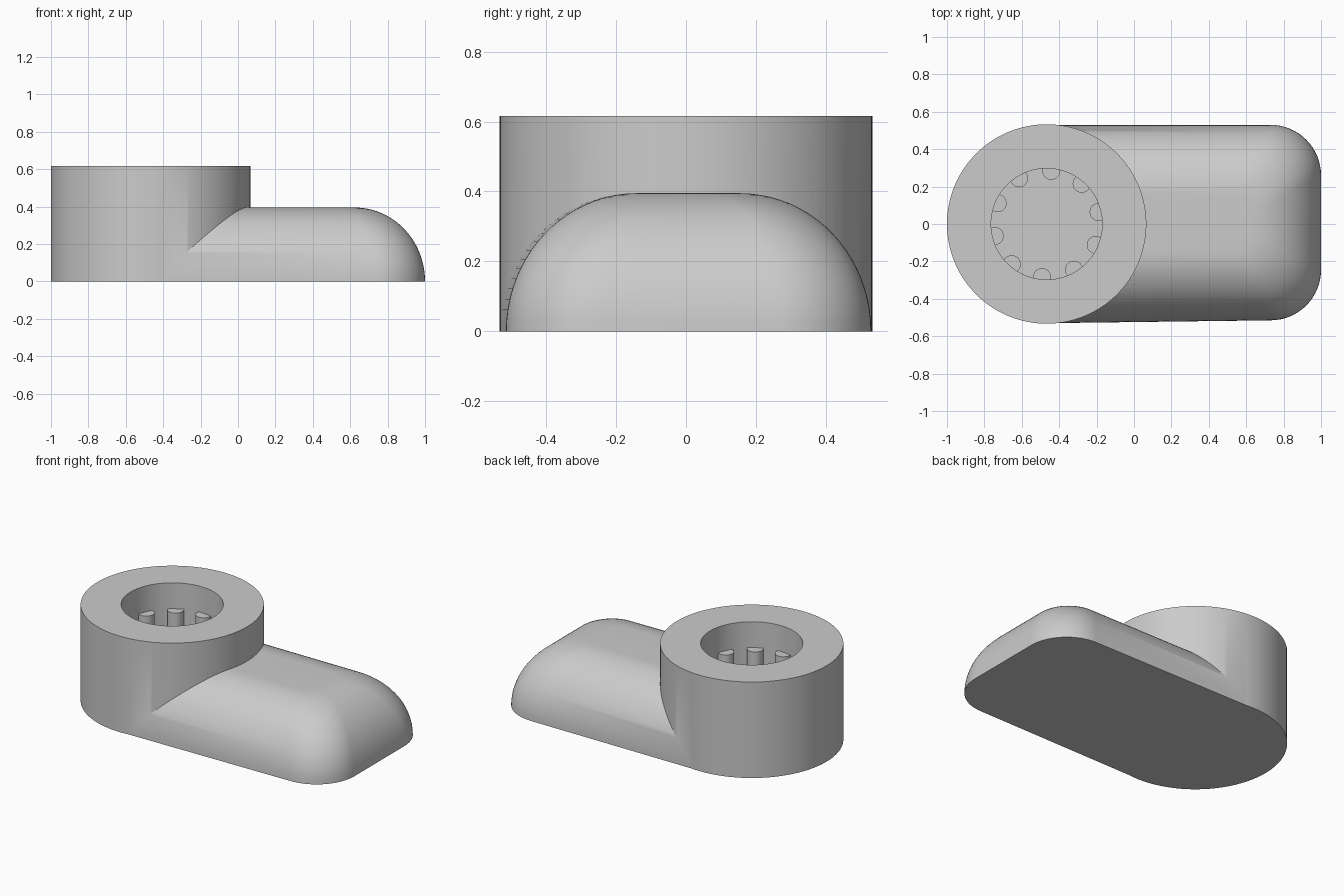
import bpy, bmesh
from math import sin, cos, pi, radians, sqrt
from mathutils import Vector

if "Cube" in bpy.data.objects:
    bpy.data.objects.remove(bpy.data.objects["Cube"], do_unlink=True)

grey = bpy.data.materials.new("light grey")
grey.use_nodes = True
colour = (0.6, 0.6, 0.6, 1)
grey.diffuse_color = colour
grey.node_tree.nodes["Principled BSDF"].inputs["Base Color"].default_value = colour

HUB_X, HUB_R, HUB_H = -0.467, 0.533, 0.616
HOLE_R, FLOOR, RIB_TOP = 0.297, 0.12, 0.45
BODY_H, ROUND = 0.395, 0.375


def finish(name, bm):
    bmesh.ops.recalc_face_normals(bm, faces=bm.faces)
    mesh = bpy.data.meshes.new(name)
    bm.to_mesh(mesh)
    bm.free()
    mesh.materials.append(grey)
    obj = bpy.data.objects.new(name, mesh)
    bpy.context.collection.objects.link(obj)
    return obj


def cylinder(name, x, y, radius, z0, z1, sides):
    bm = bmesh.new()
    bmesh.ops.create_cone(bm, cap_ends=True, segments=sides, radius1=radius,
                          radius2=radius, depth=z1 - z0)
    bmesh.ops.translate(bm, verts=bm.verts, vec=(x, y, (z0 + z1) / 2))
    return finish(name, bm)


def boolean(target, tool, operation):
    mod = target.modifiers.new(operation.lower(), 'BOOLEAN')
    mod.operation, mod.solver, mod.object = operation, 'EXACT', tool
    bpy.context.view_layer.objects.active = target
    bpy.ops.object.modifier_apply(modifier=mod.name)
    bpy.data.objects.remove(tool, do_unlink=True)


def smooth(obj):
    bpy.ops.object.select_all(action='DESELECT')
    obj.select_set(True)
    bpy.context.view_layer.objects.active = obj
    bpy.ops.object.shade_smooth_by_angle(angle=radians(30))


def body_outline(inset):
    """Plan of the arm: square at the hub, two rounded corners at the tip."""
    r = 0.27 - 0.45 * inset
    tip, front, back = 1 - inset, -0.515 + inset, 0.53 - inset
    points = [(HUB_X + 0.02, -0.53 + inset)]
    for cy, start in ((front + r, -pi / 2), (back - r, 0)):
        for i in range(17):
            a = start + i * pi / 32
            points.append((tip - r + r * cos(a), cy + r * sin(a)))
    return points + [(HUB_X + 0.02, back)]


# Arm: stacked outlines that draw in along a quarter round
bm = bmesh.new()
rings = []
for step in range(21):
    a = step / 20 * pi / 2
    rings.append([bm.verts.new((x, y, BODY_H * sin(a)))
                  for x, y in body_outline(ROUND * (1 - cos(a)))])
for low, high in zip(rings, rings[1:]):
    for i in range(len(low)):
        j = (i + 1) % len(low)
        bm.faces.new((low[i], low[j], high[j], high[i]))
bm.faces.new(rings[0][::-1])
bm.faces.new(rings[-1])
arm = finish("arm", bm)

# Hub with its blind socket, merged with the arm
knob = cylinder("knob_body", HUB_X, 0, HUB_R, 0, HUB_H, 128)
boolean(knob, arm, 'UNION')
boolean(knob, cylinder("socket_cutter", HUB_X, 0, HOLE_R, FLOOR, 1, 96), 'DIFFERENCE')
smooth(knob)

# Ten grip ribs around the socket wall
for i in range(10):
    a = radians(13 + 36 * i)
    rib = cylinder(f"socket_rib_{i + 1}", HUB_X + 0.285 * cos(a), 0.285 * sin(a),
                   0.048, FLOOR - 0.02, RIB_TOP, 24)
    smooth(rib)
